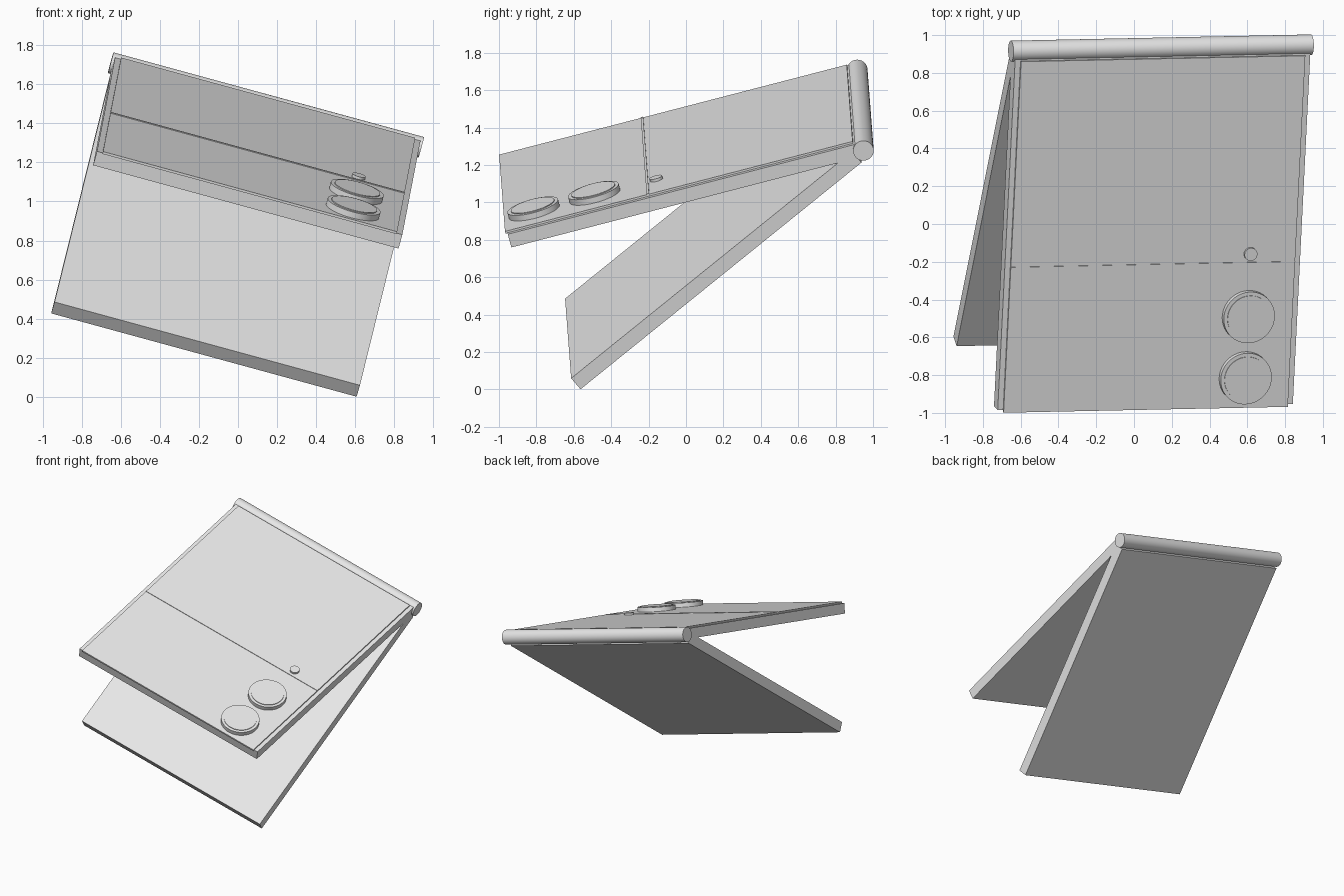
import bpy, bmesh, math
from mathutils import Matrix, Vector

if "Cube" in bpy.data.objects:
    bpy.data.objects.remove(bpy.data.objects["Cube"])

# one plain grey for the whole model
grey = bpy.data.materials.new("light grey")
grey.diffuse_color = (0.8, 0.8, 0.8, 1)
grey.use_nodes = True
grey.node_tree.nodes["Principled BSDF"].inputs["Base Color"].default_value = grey.diffuse_color

# tilted frame at the hinge: x along hinge, -y towards the free edge, z out of the panel
u = Vector((0.9645, 0.02, -0.263)).normalized()
v = Vector((0.049, 0.967, 0.25))
v = (v - u * v.dot(u)).normalized()
n = u.cross(v)
upper = Matrix((u, v, n)).transposed().to_4x4()
upper.translation = (0.143, 0.932, 1.493)
lower = upper @ Matrix.Rotation(math.radians(25), 4, 'X')


def finish(name, bm, frame, smooth=False):
    me = bpy.data.meshes.new(name)
    bm.to_mesh(me)
    bm.free()
    me.materials.append(grey)
    ob = bpy.data.objects.new(name, me)
    bpy.context.collection.objects.link(ob)
    ob.matrix_world = frame
    if smooth:
        bpy.ops.object.select_all(action='DESELECT')
        ob.select_set(True)
        bpy.context.view_layer.objects.active = ob
        bpy.ops.object.shade_smooth_by_angle(angle=math.radians(35))
    return ob


def slab(name, frame, half_width, b0, b1, z0, z1):
    """Box reaching from b0 to b1 away from the hinge."""
    bm = bmesh.new()
    place = (Matrix.Translation((0, -(b0 + b1) / 2, (z0 + z1) / 2))
             @ Matrix.Diagonal((2 * half_width, b1 - b0, z1 - z0, 1)))
    bmesh.ops.create_cube(bm, size=1, matrix=place)
    finish(name, bm, frame)


def disc(name, frame, x, b, r, z0, z1):
    bm = bmesh.new()
    bmesh.ops.create_cone(bm, cap_ends=True, segments=64, radius1=r, radius2=r,
                          depth=z1 - z0,
                          matrix=Matrix.Translation((x, -b, (z0 + z1) / 2)))
    finish(name, bm, frame, True)


# hinge barrel
bm = bmesh.new()
bmesh.ops.create_cone(bm, cap_ends=True, segments=64, radius1=0.055, radius2=0.055,
                      depth=1.648, matrix=Matrix.Rotation(math.pi / 2, 4, 'Y'))
finish("hinge_barrel", bm, upper, True)

# two panels
slab("lower_panel", lower, 0.81, 0.052, 2.005, -0.047, 0.032)
slab("upper_panel", upper, 0.81, 0.005, 1.955, -0.034, 0.042)

# thin face plate and dividing strip
slab("face_plate", upper, 0.78, 0.045, 1.967, 0.04, 0.053)
slab("dividing_strip", upper, 0.78, 1.170, 1.183, 0.05, 0.057)

# two knobs with raised caps, and a small button
for i, b in enumerate((1.465, 1.80), 1):
    disc(f"knob_{i}", upper, 0.535, b, 0.14, 0.05, 0.085)
    disc(f"knob_cap_{i}", upper, 0.535, b, 0.12, 0.08, 0.09)
disc("small_button", upper, 0.532, 1.124, 0.035, 0.05, 0.068)
